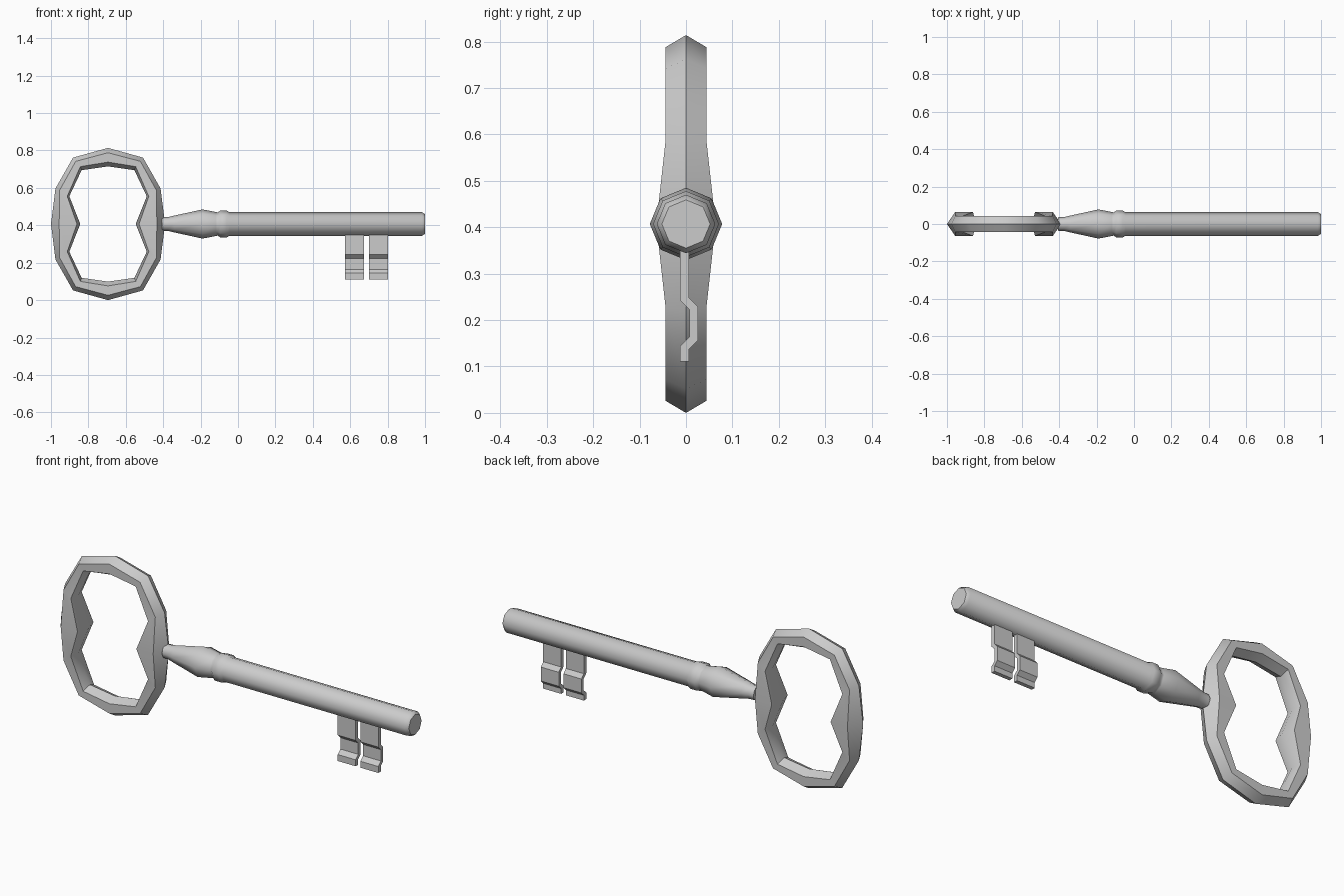
import bpy, bmesh, math

if "Cube" in bpy.data.objects:
    bpy.data.objects.remove(bpy.data.objects["Cube"])

CZ = 0.407          # height of the key's axis
BOW_X = -0.695      # centre of the bow


def make_object(name, verts, faces, smooth_angle=None):
    mesh = bpy.data.meshes.new(name)
    mesh.from_pydata(verts, [], faces)
    bm = bmesh.new()
    bm.from_mesh(mesh)
    bmesh.ops.recalc_face_normals(bm, faces=bm.faces)
    bm.to_mesh(mesh)
    bm.free()
    obj = bpy.data.objects.new(name, mesh)
    bpy.context.collection.objects.link(obj)
    if smooth_angle:
        bpy.ops.object.select_all(action='DESELECT')
        obj.select_set(True)
        bpy.context.view_layer.objects.active = obj
        bpy.ops.object.shade_smooth_by_angle(angle=math.radians(smooth_angle))
    return obj


def skin(rings, closed):
    """Quads between successive rings of equal size; caps the ends if open."""
    n, m = len(rings[0]), len(rings)
    faces = []
    for i in range(m if closed else m - 1):
        a, b = i * n, (i + 1) % m * n
        faces += [(a + j, a + (j + 1) % n, b + (j + 1) % n, b + j) for j in range(n)]
    if not closed:
        faces += [tuple(range(n)), tuple(range((m - 1) * n, m * n))]
    return [v for r in rings for v in r], faces


# Bow: quarter stations (outer ridge, outer edge, inner edge, inner ridge, half depth)
quarter = [
    ((0, .407), (0, .381), (0, .331), (0, .308), .044),
    ((.187, .355), (.173, .335), (.148, .307), (.141, .288), .044),
    ((.281, .190), (.259, .180), (.218, .148), (.207, .148), .044),
    ((.305, 0), (.261, 0), (.166, 0), (.148, 0), .064),
]
stations = [(s, 1, 1) for s in quarter]
stations += [(s, 1, -1) for s in quarter[2::-1]]
stations += [(s, -1, -1) for s in quarter[1:]]
stations += [(s, -1, 1) for s in quarter[2:0:-1]]
rings = []
for (outer, o_edge, i_edge, inner, d), sx, sz in stations:
    section = [(outer, 0), (o_edge, d), (i_edge, d), (inner, 0), (i_edge, -d), (o_edge, -d)]
    rings.append([(BOW_X + sx * p[0], y, CZ + sz * p[1]) for p, y in section])
make_object("bow", *skin(rings, True), smooth_angle=50)

# Shank: eight-sided turned profile (x, radius)
profile = [(-.405, .036), (-.375, .037), (-.34, .045), (-.19, .078), (-.118, .064),
           (-.109, .062), (-.096, .071), (-.06, .071), (-.045, .063),
           (.984, .063), (1.0, .052)]
rings = [[(x, r * math.sin(k * math.pi / 4), CZ + r * math.cos(k * math.pi / 4))
          for k in range(8)] for x, r in profile]
make_object("shank", *skin(rings, False), smooth_angle=50)

# Bits: two identical plates with a stepped profile (y, z)
plate = [(-.013, .38), (-.013, .243), (.008, .222), (.008, .164), (-.013, .144), (-.013, .111),
         (.007, .111), (.007, .138), (.026, .157), (.026, .228), (.007, .248), (.007, .38)]
for name, x0, x1 in (("bit_inner", .572, .673), ("bit_outer", .70, .801)):
    rings = [[(x, y, z) for y, z in plate] for x in (x0, x1)]
    make_object(name, *skin(rings, False))
